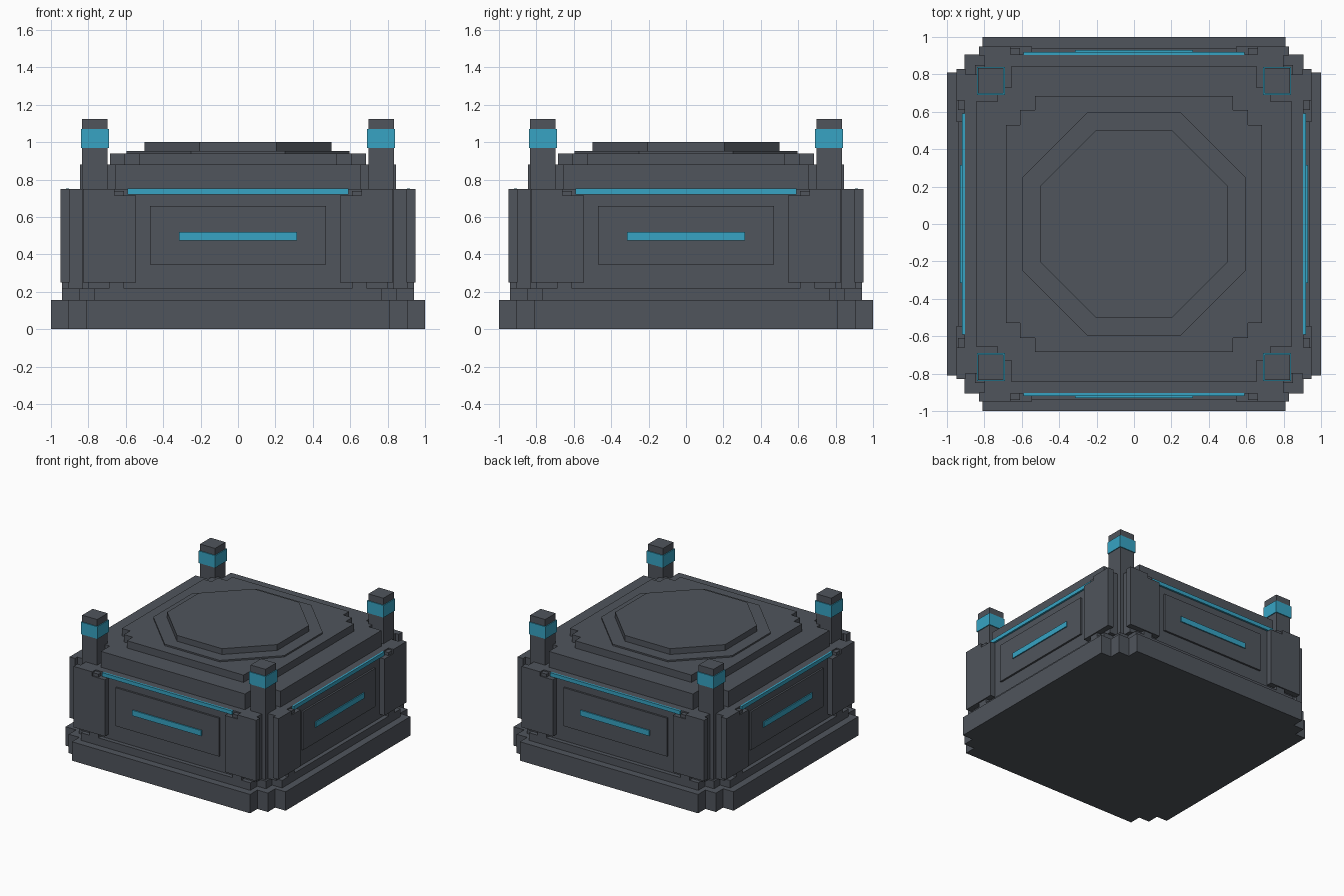
import bpy, bmesh, math
from mathutils import Matrix

if "Cube" in bpy.data.objects:
    bpy.data.objects.remove(bpy.data.objects["Cube"])


def material(name, rgb):
    m = bpy.data.materials.new(name)
    m.diffuse_color = (*rgb, 1)
    m.use_nodes = True
    m.node_tree.nodes["Principled BSDF"].inputs["Base Color"].default_value = m.diffuse_color
    return m


GREY = material("dark_grey_metal", (0.08, 0.09, 0.107))
BLUE = material("light_blue_glow", (0.038, 0.37, 0.55))


def finish(name, bm, mat):
    bmesh.ops.recalc_face_normals(bm, faces=bm.faces)
    me = bpy.data.meshes.new(name)
    bm.to_mesh(me)
    bm.free()
    me.materials.append(mat)
    ob = bpy.data.objects.new(name, me)
    bpy.context.collection.objects.link(ob)
    return ob


def slab(name, outline, z0, z1, mat=GREY):
    """Extrude a plan outline between two heights."""
    bm = bmesh.new()
    face = bm.faces.new([bm.verts.new((x, y, z0)) for x, y in outline])
    top = bmesh.ops.extrude_face_region(bm, geom=[face])["geom"]
    bmesh.ops.translate(bm, vec=(0, 0, z1 - z0),
                        verts=[v for v in top if isinstance(v, bmesh.types.BMVert)])
    return finish(name, bm, mat)


def around(quarter):
    """Repeat a quarter outline four times about the centre."""
    pts = []
    for k in range(4):
        c, s = round(math.cos(k * math.pi / 2)), round(math.sin(k * math.pi / 2))
        pts += [(c * x - s * y, s * x + c * y) for x, y in quarter]
    return pts


def stepped(half, a, b):
    return around([(half, a), (b, a), (b, b), (a, b), (a, half)])


def octagon(half, a):
    return around([(half, a), (a, half)])


def boxes(name, spans, mat=GREY):
    """Boxes (x0, x1, y0, y1, z0, z1) repeated on all four sides."""
    bm = bmesh.new()
    for k in range(4):
        turn = Matrix.Rotation(k * math.pi / 2, 4, 'Z')
        for x0, x1, y0, y1, z0, z1 in spans:
            m = (turn @ Matrix.Translation(((x0 + x1) / 2, (y0 + y1) / 2, (z0 + z1) / 2))
                 @ Matrix.Diagonal((x1 - x0, y1 - y0, z1 - z0, 1)))
            bmesh.ops.create_cube(bm, size=1, matrix=m)
    return finish(name, bm, mat)


def both(x0, x1, *rest):
    """A span and its mirror image across x."""
    return [(x0, x1, *rest), (-x1, -x0, *rest)]


# Stacked body
slab("base", stepped(1.0, 0.81, 0.905), 0, 0.155)
slab("plinth", stepped(0.94, 0.77, 0.85), 0.155, 0.217)
slab("core", around([(0.905, 0.8), (0.8, 0.8), (0.8, 0.905)]), 0.217, 0.75)
slab("shoulder", stepped(0.845, 0.655, 0.73), 0.75, 0.88)
slab("lid", stepped(0.685, 0.53, 0.61), 0.88, 0.94)
slab("lid_ring", octagon(0.595, 0.25), 0.94, 0.952)
slab("lid_cap", octagon(0.5, 0.205), 0.952, 1.0)

# Armour plates beside each wall, with small tabs above and below
boxes("corner_plates",
      both(0.545, 0.83, -0.95, -0.90, 0.25, 0.715)
      + both(0.66, 0.83, -0.95, -0.90, 0.715, 0.75)
      + both(0.61, 0.66, -0.94, -0.90, 0.715, 0.74)
      + both(0.61, 0.69, -0.94, -0.90, 0.217, 0.25))

# Wall panels and glowing strips
boxes("wall_panel", [(-0.47, 0.47, -0.92, -0.90, 0.345, 0.66)])
boxes("wall_light", [(-0.315, 0.315, -0.929, -0.92, 0.475, 0.52)], BLUE)
boxes("top_light", [(-0.59, 0.59, -0.92, -0.904, 0.72, 0.751)], BLUE)

# Corner posts with glowing bands
c, r = 0.765, 0.068
boxes("corner_post", [(c - r, c + r, -c - r, -c + r, 0.217, 1.125)])
r = 0.075
boxes("post_band", [(c - r, c + r, -c - r, -c + r, 0.97, 1.07)], BLUE)
